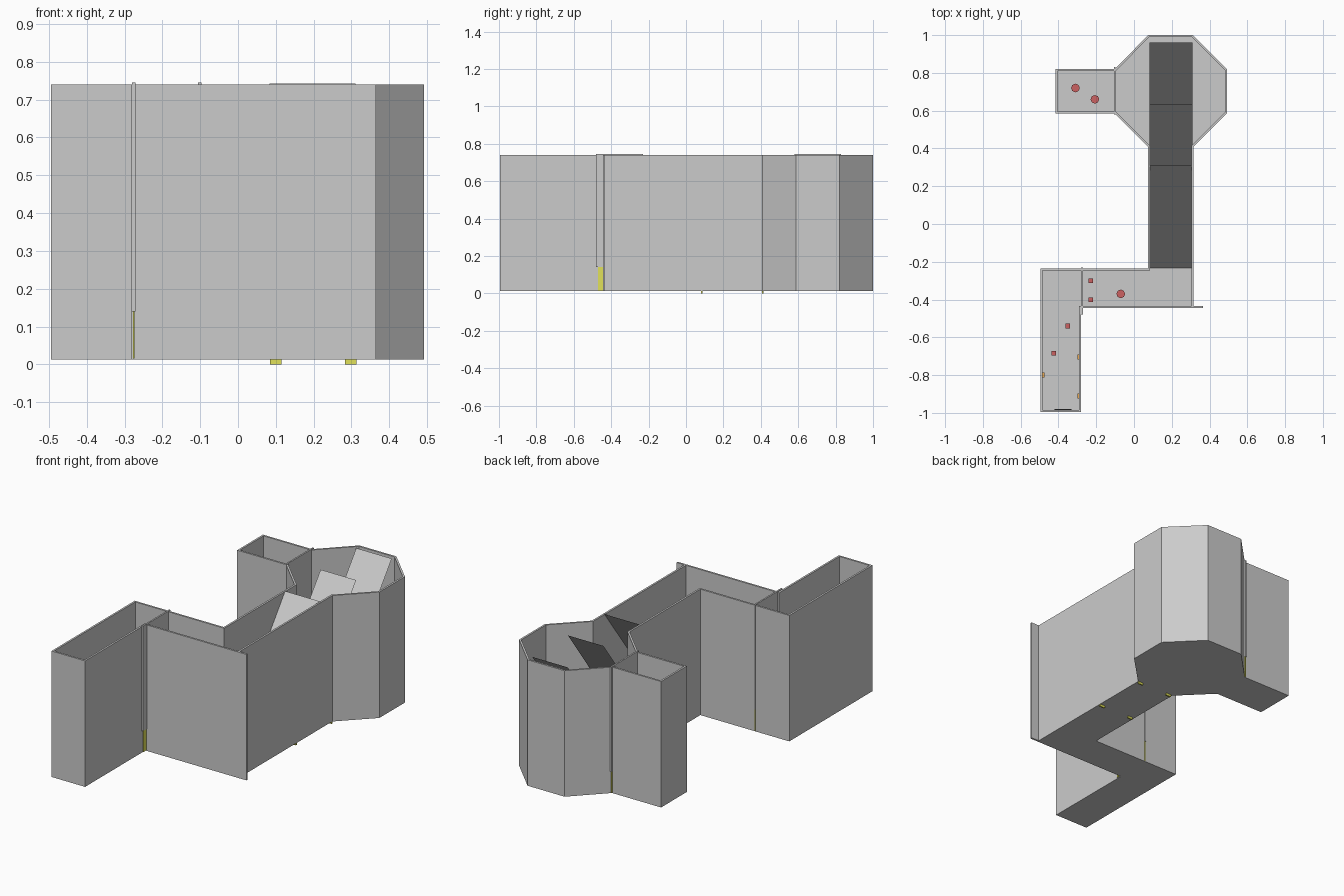
import bpy, bmesh
from mathutils import Vector

if "Cube" in bpy.data.objects:
    bpy.data.objects.remove(bpy.data.objects["Cube"])

FLOOR, TOP = 0.013, 0.74
T = 0.011  # wall thickness


def material(name, rgb):
    m = bpy.data.materials.new(name)
    m.diffuse_color = (*rgb, 1)
    m.use_nodes = True
    m.node_tree.nodes["Principled BSDF"].inputs["Base Color"].default_value = m.diffuse_color
    return m


YELLOW = material("yellow", (0.75, 0.75, 0.1))
RED = material("red", (0.6, 0.12, 0.12))
ORANGE = material("orange", (0.85, 0.4, 0.08))
BLACK = material("black", (0.03, 0.03, 0.03))


def finish(name, bm, mat=None, recalc=True):
    if recalc:
        bmesh.ops.recalc_face_normals(bm, faces=bm.faces[:])
    me = bpy.data.meshes.new(name)
    bm.to_mesh(me)
    bm.free()
    ob = bpy.data.objects.new(name, me)
    bpy.context.collection.objects.link(ob)
    if mat:
        me.materials.append(mat)
    return ob


def box(name, x0, x1, y0, y1, z0, z1, mat=None):
    bm = bmesh.new()
    bmesh.ops.create_cube(bm, size=1)
    for v in bm.verts:
        v.co = Vector((x0 if v.co.x < 0 else x1,
                       y0 if v.co.y < 0 else y1,
                       z0 if v.co.z < 0 else z1))
    return finish(name, bm, mat)


def inset(pts, t):
    """Mitred inward offset of a counter-clockwise outline."""
    out = []
    for i, p in enumerate(pts):
        p = Vector(p)
        a = (p - Vector(pts[i - 1])).normalized()
        b = (Vector(pts[(i + 1) % len(pts)]) - p).normalized()
        na, nb = Vector((-a.y, a.x)), Vector((-b.y, b.x))
        out.append(p + (na + nb) * (t / (1 + na.dot(nb))))
    return out


# Shared footprint: corridor, octagon hall, side room, entry rooms
outline = [(0.315, -0.445), (0.315, 0.41), (0.492, 0.587), (0.492, 0.82),
           (0.312, 1.0), (0.075, 1.0), (-0.102, 0.82), (-0.415, 0.82),
           (-0.415, 0.585), (-0.102, 0.585), (0.073, 0.41), (0.073, -0.235),
           (-0.495, -0.235), (-0.495, -0.995), (-0.28, -0.995), (-0.28, -0.445)]

# Floor slab
bm = bmesh.new()
face = bm.faces.new([bm.verts.new((x, y, FLOOR)) for x, y in outline])
ext = bmesh.ops.extrude_face_region(bm, geom=[face], use_keep_orig=True)
for v in ext["geom"]:
    if isinstance(v, bmesh.types.BMVert):
        v.co.z += 0.011
finish("floor", bm)

# Continuous perimeter walls
bm = bmesh.new()
inner = inset(outline, T)
rings = [[bm.verts.new((p[0], p[1], z)) for p in pts]
         for pts, z in ((outline, FLOOR), (outline, TOP), (inner, TOP), (inner, FLOOR))]
n = len(outline)
for k in range(4):
    a, b = rings[k], rings[(k + 1) % 4]
    for i in range(n):
        j = (i + 1) % n
        bm.faces.new((a[i], a[j], b[j], b[i]))
finish("walls", bm)
box("front_wall_extension", 0.31, 0.365, -0.445, -0.434, FLOOR, TOP)

# Three steep ramps, one behind the other
for i, y in enumerate((0.31, 0.635, 0.96)):
    bm = bmesh.new()
    bm.faces.new([bm.verts.new(c) for c in (
        (0.083, y - 0.55, 0.014), (0.31, y - 0.55, 0.014),
        (0.31, y, TOP + 0.002), (0.083, y, TOP + 0.002))])
    finish(f"ramp_{i + 1}", bm, recalc=False)
    # Feet that poke through the floor
    if i:
        for x in (0.1, 0.298):
            box("ramp_foot", x - 0.015, x + 0.015, y - 0.554, y - 0.546, 0, 0.03, YELLOW)

# Doorways: grey lintel above a yellow door
for name, x, y0, y1 in (("entry", -0.28, -0.48, -0.23), ("side", -0.106, 0.58, 0.83)):
    box(name + "_lintel", x, x + 0.009, y0, y1, 0.14, 0.745)
    box(name + "_door", x + 0.002, x + 0.007, y0 + 0.01, y1 - 0.004, 0.016, 0.14, YELLOW)

# Large red eight-sided pieces
for x, y in ((-0.31, 0.72), (-0.207, 0.66), (-0.07, -0.37)):
    bm = bmesh.new()
    bmesh.ops.create_cone(bm, cap_ends=True, segments=8, radius1=0.023, radius2=0.023, depth=0.08)
    bmesh.ops.translate(bm, verts=bm.verts[:], vec=(x, y, 0.064))
    finish("red_barrel", bm, RED)

# Small red blocks
for x, y in ((-0.228, -0.3), (-0.228, -0.4), (-0.35, -0.54), (-0.425, -0.685)):
    box("red_block", x - 0.012, x + 0.012, y - 0.012, y + 0.012, 0.024, 0.08, RED)

# Orange wall plates and dark entrance panel
for x, y in ((-0.48, -0.8), (-0.293, -0.705), (-0.293, -0.91)):
    box("wall_plate", x - 0.005, x + 0.005, y - 0.013, y + 0.013, 0.08, 0.11, ORANGE)
box("entrance_panel", -0.42, -0.33, -0.985, -0.979, 0.024, 0.14, BLACK)
